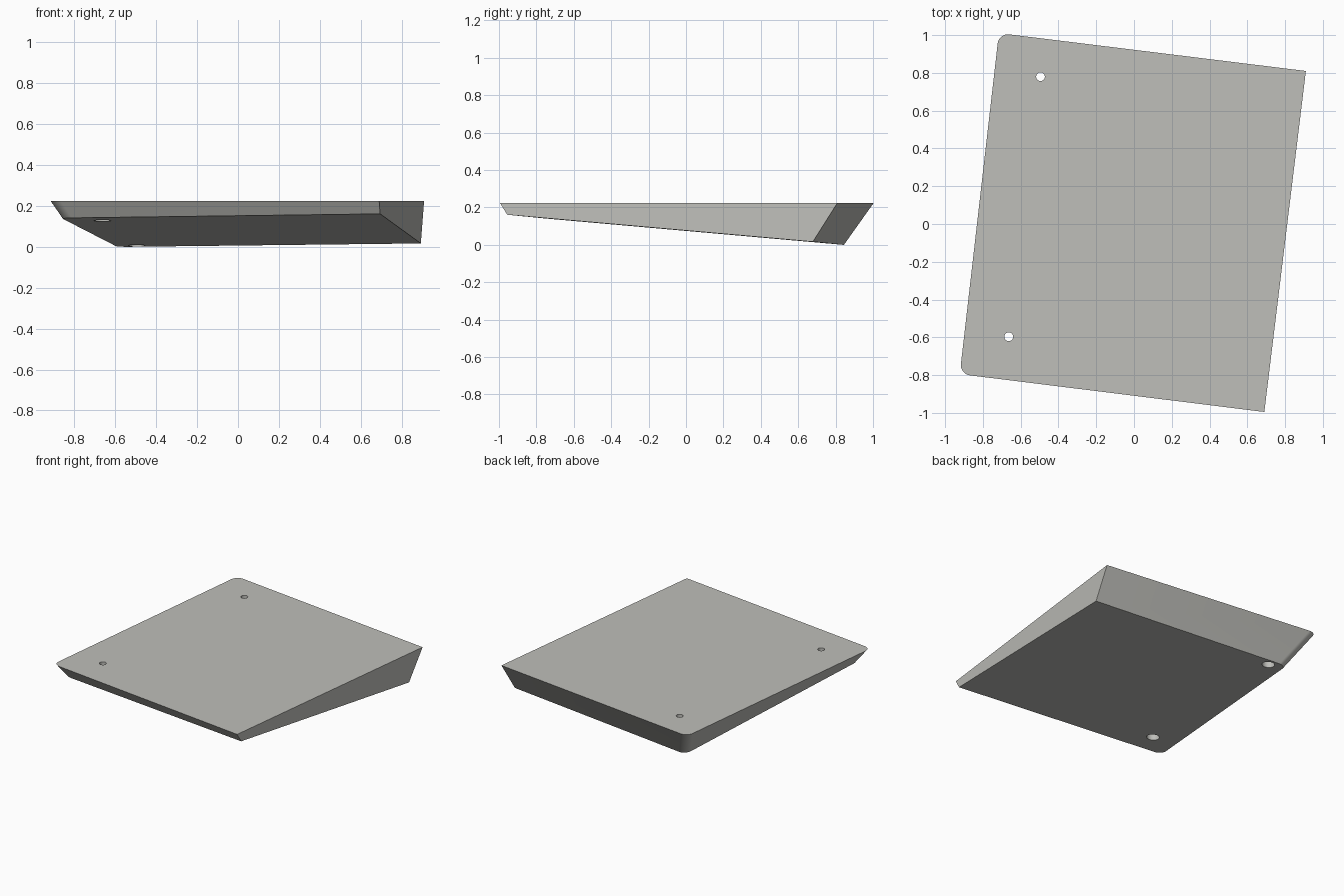
import bpy, bmesh, math
from mathutils import Vector

if "Cube" in bpy.data.objects:
    bpy.data.objects.remove(bpy.data.objects["Cube"])

TOP = 0.225          # height of the flat top
DRAFT = 0.645        # inward lean of the three sloped sides, per unit of depth
RADIUS = 0.055       # rounded left corners

grey = bpy.data.materials.new("warm grey")
grey.diffuse_color = (0.52, 0.52, 0.49, 1)
grey.use_nodes = True
grey.node_tree.nodes["Principled BSDF"].inputs["Base Color"].default_value = grey.diffuse_color

# Top outline corners, counter-clockwise, with the side leaving each corner
corners = [Vector(p) for p in ((0.69, -0.995), (0.91, 0.81), (-0.715, 1.01), (-0.923, -0.795))]
lean = [0, DRAFT, DRAFT, DRAFT]      # right, back, left, front


def side_normal(i):
    d = (corners[(i + 1) % 4] - corners[i]).normalized()
    return Vector((-d.y, d.x))       # points inward


def slide(i):
    """Plan shift per unit of depth so a corner stays on both of its sides."""
    a, b = side_normal(i - 1), side_normal(i)
    la, lb = lean[i - 1], lean[i]
    det = a.x * b.y - a.y * b.x
    return Vector(((la * b.y - lb * a.y) / det, (a.x * lb - b.x * la) / det))


# Points of the outline, paired with their downward direction
points = []
for i, c in enumerate(corners):
    s = slide(i)
    if i < 2:
        points.append((c, s))
        continue
    a, b = side_normal(i - 1), side_normal(i)
    centre = c + (a + b) * RADIUS
    start = math.atan2(-a.y, -a.x)
    for k in range(13):
        t = start + k / 12 * math.pi / 2
        points.append((centre + RADIUS * Vector((math.cos(t), math.sin(t))), s))

# Wedge body: flat top, sides running down to a tilted underside
bm = bmesh.new()
upper, lower = [], []
for p, s in points:
    # depth at which the leaning line meets z = a + b x + c y
    a, b, c = 0.0785, 0.0013, -0.0886
    depth = (TOP - a - b * p.x - c * p.y) / (1 + b * s.x + c * s.y)
    q = p + s * depth
    upper.append(bm.verts.new((p.x, p.y, TOP)))
    lower.append(bm.verts.new((q.x, q.y, TOP - depth)))
floor = min(v.co.z for v in lower)
for v in lower:
    v.co.z -= floor
n = len(points)
bm.faces.new(upper)
bm.faces.new(lower[::-1])
for i in range(n):
    j = (i + 1) % n
    bm.faces.new((lower[i], lower[j], upper[j], upper[i]))
bmesh.ops.recalc_face_normals(bm, faces=bm.faces)
mesh = bpy.data.meshes.new("wedge_body")
bm.to_mesh(mesh)
bm.free()
body = bpy.data.objects.new("wedge_body", mesh)
bpy.context.collection.objects.link(body)
mesh.materials.append(grey)


def cut_hole(name, x, y, radius, z0, z1):
    bpy.ops.mesh.primitive_cylinder_add(vertices=32, radius=radius, depth=z1 - z0,
                                        location=(x, y, (z0 + z1) / 2))
    cutter = bpy.context.object
    cutter.name = name
    cutter.data.materials.append(grey)
    cutter.hide_render = True
    cutter.hide_set(True)
    cut = body.modifiers.new(name, 'BOOLEAN')
    cut.operation = 'DIFFERENCE'
    cut.solver = 'EXACT'
    cut.object = cutter


# Two screw holes, each with a wider recess from below
for label, x, y in (("back", -0.495, 0.78), ("front", -0.663, -0.597)):
    cut_hole(label + "_recess_cutter", x, y, 0.042, -0.1, 0.175)
    cut_hole(label + "_hole_cutter", x, y, 0.023, -0.2, 0.4)

# Bake the cuts, then smooth the rounded corners and hole walls
bpy.ops.object.select_all(action='DESELECT')
bpy.context.view_layer.objects.active = body
body.select_set(True)
for m in list(body.modifiers):
    bpy.ops.object.modifier_apply(modifier=m.name)
for o in [o for o in bpy.data.objects if o is not body]:
    bpy.data.objects.remove(o)
bpy.ops.object.shade_smooth_by_angle(angle=math.radians(30))
